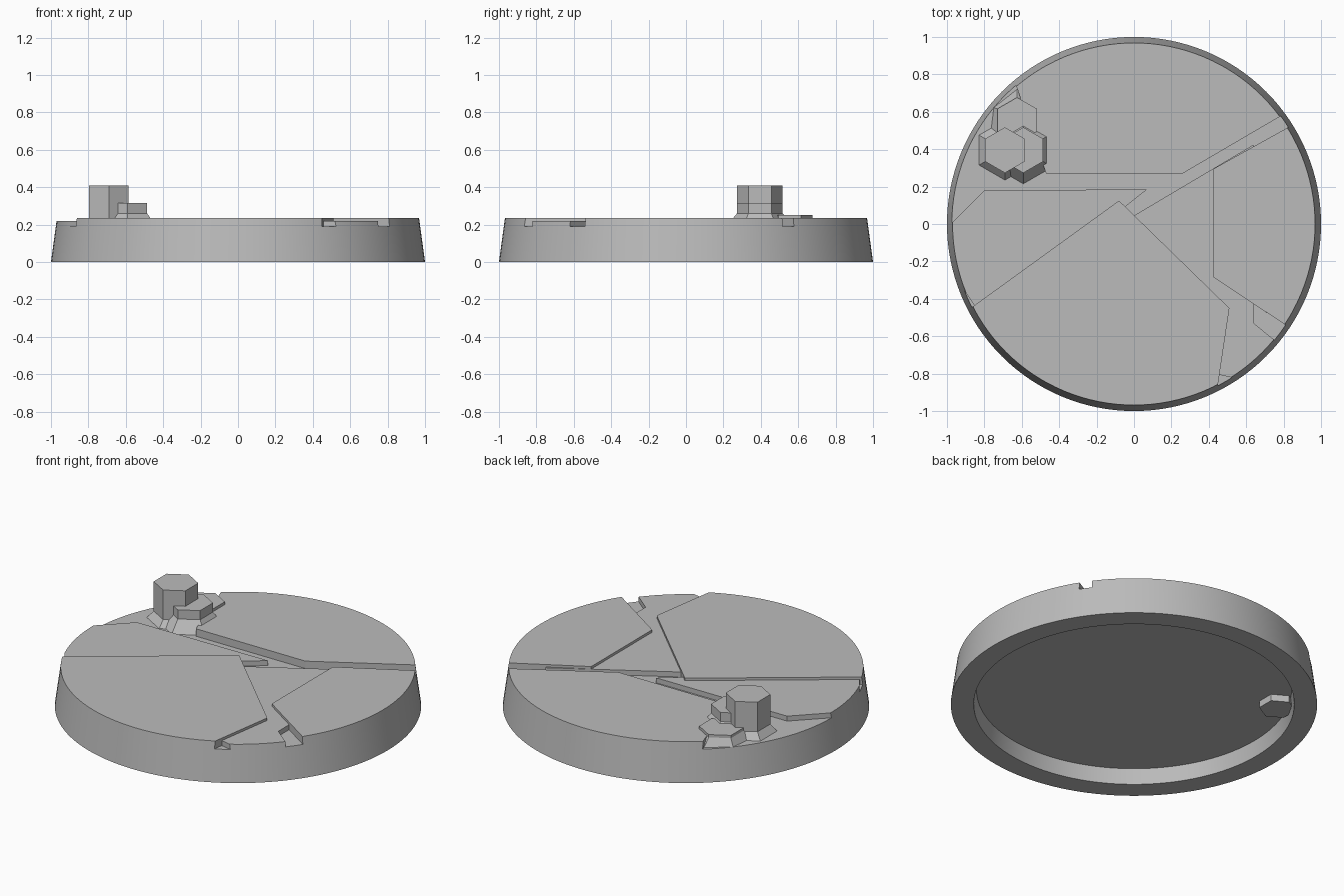
import bpy, bmesh, math
from mathutils import Vector

cube = bpy.data.objects.get("Cube")
if cube:
    bpy.data.objects.remove(cube, do_unlink=True)

SIDES = 128
FLOOR = 0.19      # level of the cracks between the slabs
HIGH, LOW = 0.235, 0.22

stone = bpy.data.materials.new("stone_grey")
stone.use_nodes = True
grey = (0.5, 0.5, 0.5, 1)
stone.diffuse_color = grey
stone.node_tree.nodes["Principled BSDF"].inputs["Base Color"].default_value = grey


def rim(z):
    """Radius of the tapered outer wall at height z."""
    return 1 - 0.136 * z


def finish(name, bm, smooth=True):
    bmesh.ops.recalc_face_normals(bm, faces=bm.faces)
    mesh = bpy.data.meshes.new(name)
    bm.to_mesh(mesh)
    bm.free()
    mesh.materials.append(stone)
    obj = bpy.data.objects.new(name, mesh)
    bpy.context.collection.objects.link(obj)
    if smooth:
        bpy.ops.object.select_all(action='DESELECT')
        obj.select_set(True)
        bpy.context.view_layer.objects.active = obj
        bpy.ops.object.shade_smooth_by_angle(angle=math.radians(30))
    return obj


def stack(name, rings, sides, centre=(0, 0), smooth=True):
    """Solid made of polygon rings (radius, height), kept inside the rim."""
    bm = bmesh.new()
    loops = []
    for r, z in rings:
        loop = []
        for i in range(sides):
            a = math.pi / 2 + math.tau * i / sides
            p = Vector((centre[0] + r * math.cos(a), centre[1] + r * math.sin(a)))
            if p.length > rim(z):
                p = p.normalized() * rim(z)
            loop.append(bm.verts.new((p.x, p.y, z)))
        loops.append(loop)
    for a, b in zip(loops, loops[1:]):
        for i in range(sides):
            j = (i + 1) % sides
            bm.faces.new((a[i], a[j], b[j], b[i]))
    bm.faces.new(loops[0])
    bm.faces.new(loops[-1])
    return finish(name, bm, smooth)


def slab(name, top, cuts):
    """Tapered disc trimmed by lines; the stone stays on the left of each line."""
    bm = bmesh.new()
    bmesh.ops.create_cone(bm, cap_ends=True, segments=SIDES, radius1=rim(FLOOR),
                          radius2=rim(top), depth=top - FLOOR)
    bmesh.ops.translate(bm, verts=bm.verts, vec=(0, 0, (top + FLOOR) / 2))
    for (x1, y1), (x2, y2) in cuts:
        bmesh.ops.bisect_plane(bm, geom=bm.verts[:] + bm.edges[:] + bm.faces[:],
                               plane_co=(x1, y1, 0), plane_no=(y2 - y1, x1 - x2, 0),
                               clear_outer=True)
        open_edges = [e for e in bm.edges if e.is_boundary]
        if open_edges:
            bmesh.ops.holes_fill(bm, edges=open_edges, sides=0)
    return finish(name, bm)


def path(*points):
    return list(zip(points, points[1:]))


# Hollow round base
stack("round_base", [(0.86, 0.09), (0.875, 0), (1, 0), (rim(FLOOR), FLOOR)], SIDES)

# Broken paving slabs
slab("back_slab", HIGH, path((-0.63, 0.74), (-0.47, 0.27), (0.26, 0.27), (0.79, 0.58)))
slab("front_slab", HIGH, path((0.45, -0.85), (0.51, -0.45), (-0.08, 0.125), (-0.86, -0.44)))
slab("left_slab", HIGH, path((0.83, 0.52), (0.425, 0.295), (0.425, -0.285), (0.81, -0.54)))
slab("right_slab", LOW, path((-0.89, -0.38), (-0.85, -0.44), (-0.05, 0.09),
                             (0.07, 0.185), (-0.8, 0.18), (-0.98, 0)))
slab("middle_slab", LOW, [((0.45, -0.805), (0.52, -0.82)),
                          ((0.64, -0.9), (0.64, -0.43)),
                          ((0.59, 0.395), (0, 0.045))])
slab("middle_slab_corner", LOW, [((0.75, -0.62), (0.64, -0.53)),
                                 ((0.64, -0.43), (0.64, -0.9))])

# Hexagonal stone columns with flared feet
R = 0.122
stack("tall_column", [(0.1, 0.05), (0.1, 0.15), (0.16, FLOOR), (R, 0.23), (R, 0.408)],
      6, (-0.69, 0.395), False)
stack("middle_column", [(0.1, 0.15), (0.18, FLOOR), (R, 0.26), (R, 0.315)],
      6, (-0.592, 0.395), False)
stack("low_column", [(0.1, 0.15), (0.165, FLOOR), (R, 0.235), (R, 0.252)],
      6, (-0.625, 0.555), False)
